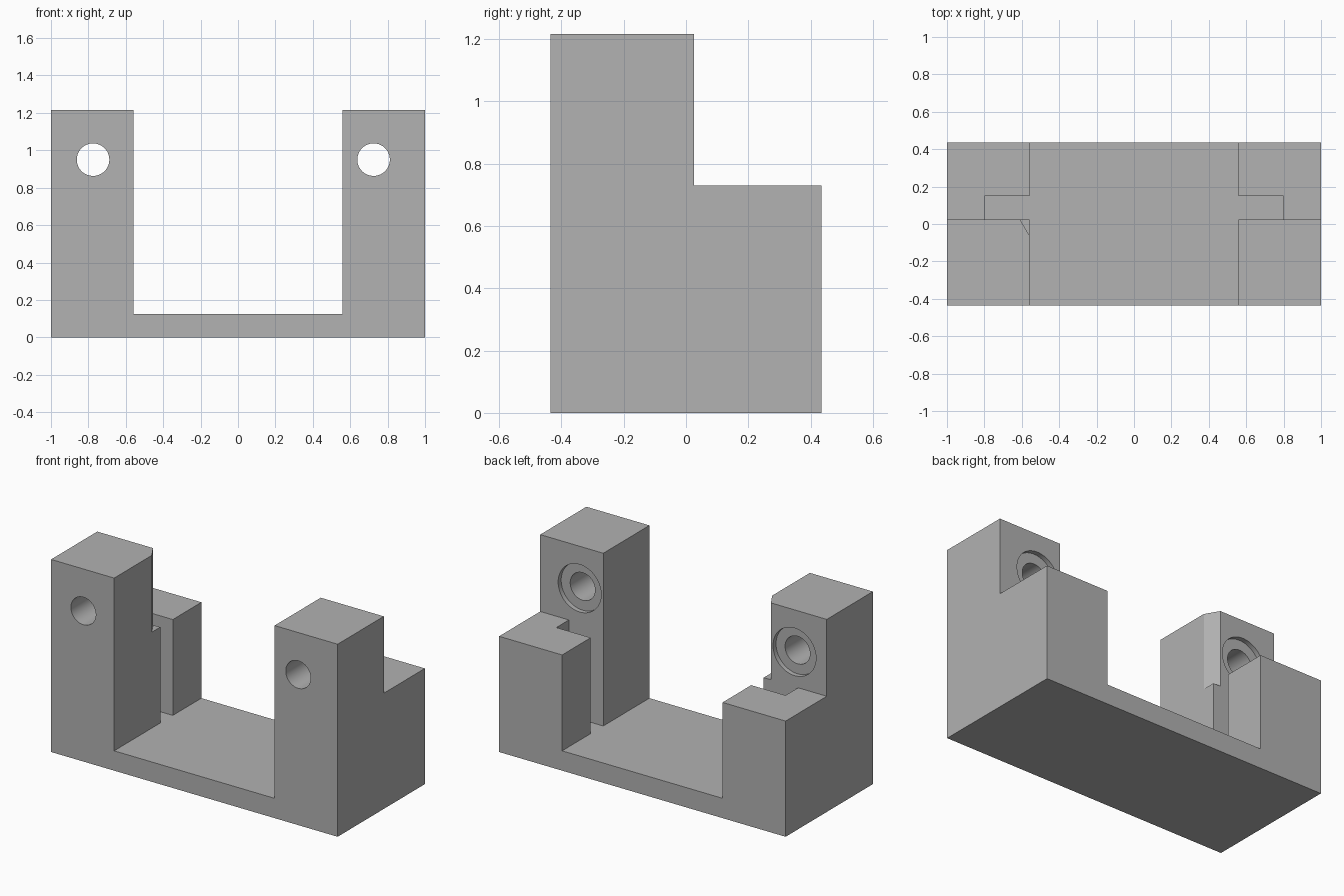
import bpy
import bmesh
import math
from mathutils import Vector

old = bpy.data.objects.get("Cube")
if old:
    bpy.data.objects.remove(old, do_unlink=True)

# Main dimensions
HALF_X, HALF_Y, TOP = 1.0, 0.435, 1.215
GAP_X, FLOOR = 0.56, 0.125        # opening between the posts
STEP_Y, STEP_Z = 0.025, 0.73      # back of the posts, top of the rear blocks
SLOT_X, SLOT_Y = 0.80, 0.15       # slot behind each post
OVER = 0.2                        # cutter overshoot

grey = bpy.data.materials.new("plain grey")
grey.use_nodes = True
colour = (0.445, 0.445, 0.445, 1)
grey.diffuse_color = colour
grey.node_tree.nodes["Principled BSDF"].inputs["Base Color"].default_value = colour


def prism(name, points, sweep):
    """Extrude a planar outline along the sweep vector."""
    bm = bmesh.new()
    face = bm.faces.new([bm.verts.new(p) for p in points])
    result = bmesh.ops.extrude_face_region(bm, geom=[face])
    moved = [v for v in result["geom"] if isinstance(v, bmesh.types.BMVert)]
    bmesh.ops.translate(bm, vec=Vector(sweep), verts=moved)
    bmesh.ops.recalc_face_normals(bm, faces=bm.faces)
    mesh = bpy.data.meshes.new(name)
    bm.to_mesh(mesh)
    bm.free()
    mesh.materials.append(grey)
    obj = bpy.data.objects.new(name, mesh)
    bpy.context.collection.objects.link(obj)
    return obj


def box(name, x0, x1, y0, y1, z0, z1):
    outline = [(x0, y0, z0), (x1, y0, z0), (x1, y1, z0), (x0, y1, z0)]
    return prism(name, outline, (0, 0, z1 - z0))


def bore(name, x, z, radius, y0, y1, sides=64):
    angles = [2 * math.pi * i / sides for i in range(sides)]
    ring = [(x + radius * math.cos(a), y0, z + radius * math.sin(a)) for a in angles]
    return prism(name, ring, (0, y1 - y0, 0))


def cut(target, cutter):
    """Subtract the cutter, apply the result and discard the cutter."""
    cutter.hide_render = True
    mod = target.modifiers.new("cut", "BOOLEAN")
    mod.operation = "DIFFERENCE"
    mod.solver = "EXACT"
    mod.object = cutter
    bpy.context.view_layer.objects.active = target
    bpy.ops.object.modifier_apply(modifier=mod.name)
    bpy.data.objects.remove(cutter, do_unlink=True)


# U-shaped body, swept from front to back
half = [(HALF_X, 0), (HALF_X, TOP), (GAP_X, TOP), (GAP_X, FLOOR)]
outline = half + [(-x, z) for x, z in reversed(half)]
bracket = prism("bracket", [(x, -HALF_Y, z) for x, z in outline], (0, 2 * HALF_Y, 0))

# Lower the rear blocks, then open the slots behind the posts
cut(bracket, box("step_cutter", -HALF_X - OVER, HALF_X + OVER,
                 STEP_Y, HALF_Y + OVER, STEP_Z, TOP + OVER))
cut(bracket, box("slot_cutter", -SLOT_X, SLOT_X, STEP_Y, SLOT_Y, FLOOR, STEP_Z + OVER))

# Bevelled inner rear corner on the upper part of the right post
cut(bracket, prism("corner_cutter",
                   [(-0.61, STEP_Y, STEP_Z), (-GAP_X, -0.06, STEP_Z),
                    (-GAP_X + OVER, -0.06, STEP_Z), (-GAP_X + OVER, STEP_Y + OVER, STEP_Z),
                    (-0.61, STEP_Y + OVER, STEP_Z)], (0, 0, TOP)))

# Through holes with shallow counterbores at the rear
for hole_x in (-0.775, 0.725):
    cut(bracket, bore("hole_cutter", hole_x, 0.95, 0.087, -HALF_Y - OVER, STEP_Y + OVER))
    cut(bracket, bore("counterbore_cutter", hole_x, 0.95, 0.15, STEP_Y - 0.03, STEP_Y + OVER))

# Smooth bores, crisp edges
bpy.ops.object.select_all(action="DESELECT")
bracket.select_set(True)
bpy.context.view_layer.objects.active = bracket
bpy.ops.object.shade_smooth_by_angle(angle=math.radians(30))
